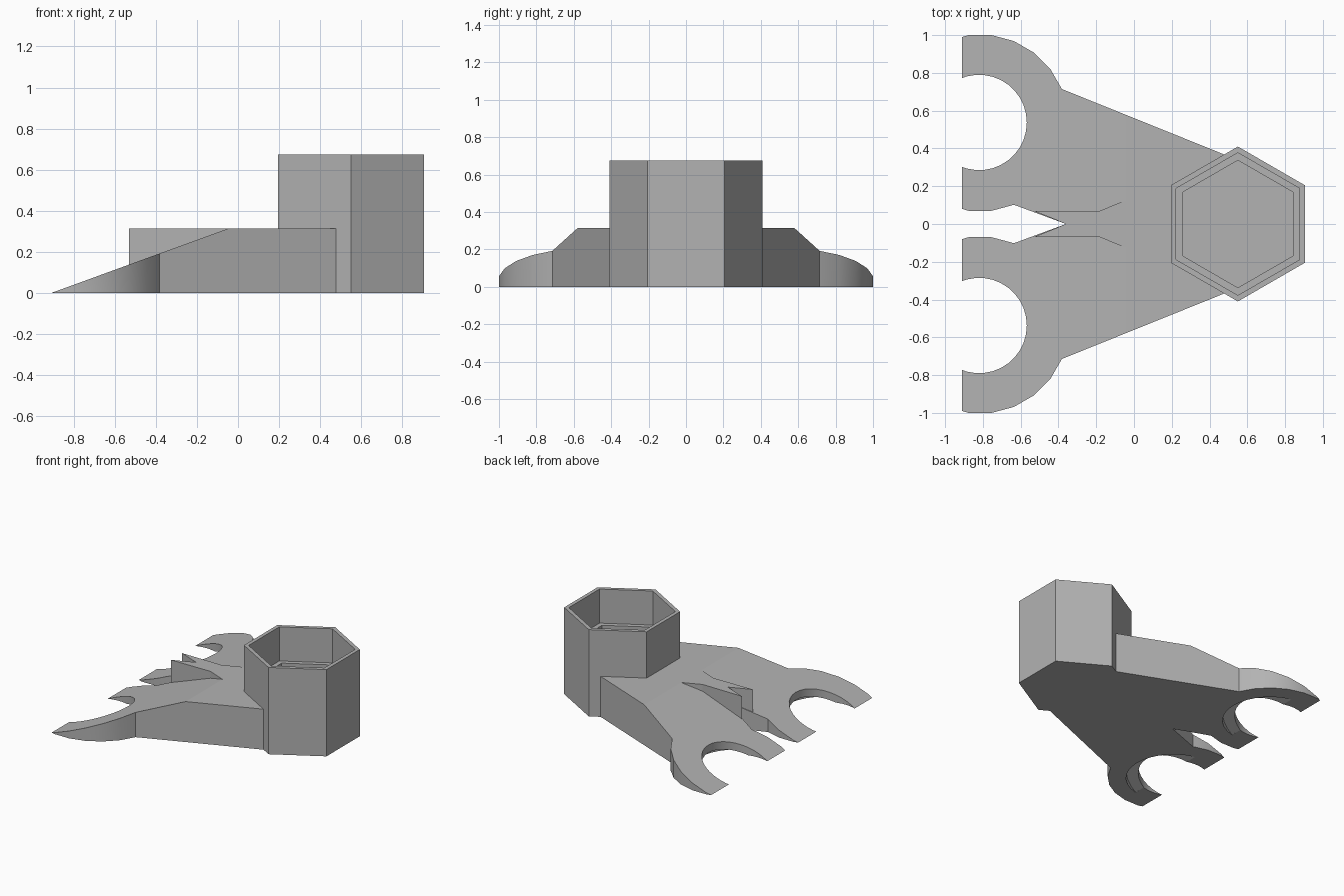
import bpy, bmesh, math

if "Cube" in bpy.data.objects:
    bpy.data.objects.remove(bpy.data.objects["Cube"])

TOP, TIP, CREASE = 0.315, -0.91, -0.045

grey = bpy.data.materials.new("plain grey")
grey.diffuse_color = (0.45, 0.45, 0.45, 1)
grey.use_nodes = True
grey.node_tree.nodes["Principled BSDF"].inputs["Base Color"].default_value = grey.diffuse_color


def slope(x):
    return min(TOP, max(0.0, (x - TIP) * TOP / (CREASE - TIP)))


def arc(cx, cy, r, degrees):
    return [(cx + r * math.cos(math.radians(a)), cy + r * math.sin(math.radians(a))) for a in degrees]


def mirrored(half):
    return half + [(x, -y) for x, y in reversed(half) if abs(y) > 1e-6]


def prism(name, outline, low, high, crease=False):
    """Extrude a plan outline; low and high give z as functions of x."""
    bm = bmesh.new()
    face = bm.faces.new([bm.verts.new((x, y, 0)) for x, y in outline])
    ext = bmesh.ops.extrude_face_region(bm, geom=[face])["geom"]
    for v in ext:
        if isinstance(v, bmesh.types.BMVert):
            v.co.z = 1
    if crease:
        bmesh.ops.bisect_plane(bm, geom=bm.verts[:] + bm.edges[:] + bm.faces[:],
                               plane_co=(CREASE, 0, 0), plane_no=(1, 0, 0))
    for v in bm.verts:
        v.co.z = high(v.co.x) if v.co.z > 0.5 else low(v.co.x)
    bmesh.ops.remove_doubles(bm, verts=bm.verts[:], dist=1e-5)
    bmesh.ops.dissolve_degenerate(bm, edges=bm.edges[:], dist=1e-5)
    bmesh.ops.recalc_face_normals(bm, faces=bm.faces[:])
    me = bpy.data.meshes.new(name)
    bm.to_mesh(me)
    bm.free()
    me.materials.append(grey)
    ob = bpy.data.objects.new(name, me)
    bpy.context.collection.objects.link(ob)
    return ob


def activate(ob):
    bpy.ops.object.select_all(action='DESELECT')
    ob.select_set(True)
    bpy.context.view_layer.objects.active = ob


# wedge body with two open hooks and a slit between them
hook = (-0.815, 0.535, 0.469)
half = [(0.195, 0.205), (0.478, 0.368)]
half += arc(*hook, [22.5 + 15 * i for i in range(6)])
half += [(TIP, 0.99), (TIP, 0.773)]
half += arc(-0.82, 0.5375, 0.2525, [105 - 10.5 * i for i in range(21)])
half += [(TIP, 0.302), (TIP, 0.08)]
half += arc(*hook, [-97.5, -82.5, -67.5])
half += [(-0.36, 0)]
body = prism("wedge_body", mirrored(half), lambda x: 0, slope, crease=True)

# sloped recess under each hook
for side in (1, -1):
    plan = [(x, side * y) for x, y in arc(-0.82, 0.5375, 0.34, [-77 + 11 * i for i in range(15)])]
    cutter = prism("recess_cutter", plan, lambda x: -0.1, lambda x: slope(x) - 0.06)
    cutter.hide_render = True
    mod = body.modifiers.new("recess", 'BOOLEAN')
    mod.operation, mod.solver, mod.object = 'DIFFERENCE', 'EXACT', cutter
    activate(body)
    bpy.ops.object.modifier_apply(modifier=mod.name)
    bpy.data.objects.remove(cutter)
activate(body)
bpy.ops.object.shade_smooth_by_angle(angle=math.radians(18))

# flat-topped ridge standing above the slope beside the slit
ridge = [(-0.36, 0), (-0.53, 0.069), (-0.19, 0.066), (CREASE, 0.126)]
prism("centre_ridge", mirrored(ridge), slope, lambda x: TOP)

# hexagonal cup: rings from outer base, up over the rim, down to ledge and floor
bm = bmesh.new()
rings = []
for r, z in [(0.41, 0), (0.41, 0.675), (0.377, 0.675), (0.377, 0.41), (0.337, 0.41), (0.337, 0.36)]:
    rings.append([bm.verts.new((x, y, z)) for x, y in arc(0.55, 0, r, range(30, 390, 60))])
for a, b in zip(rings, rings[1:]):
    for i in range(6):
        j = (i + 1) % 6
        bm.faces.new((a[i], a[j], b[j], b[i]))
bm.faces.new(rings[0][::-1])
bm.faces.new(rings[-1])
bmesh.ops.recalc_face_normals(bm, faces=bm.faces[:])
me = bpy.data.meshes.new("hex_cup")
bm.to_mesh(me)
bm.free()
me.materials.append(grey)
bpy.context.collection.objects.link(bpy.data.objects.new("hex_cup", me))
